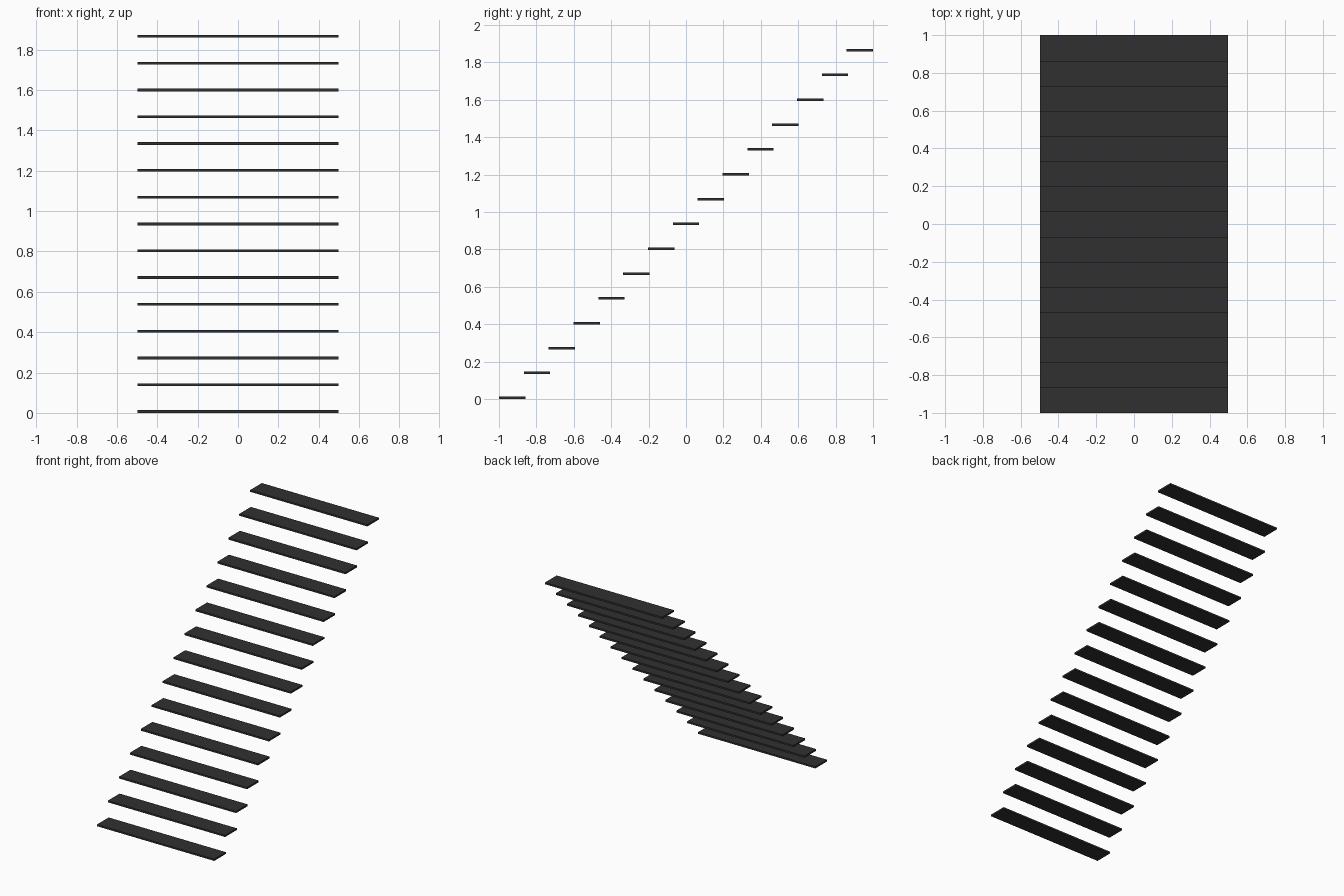
import bpy

# Remove the default cube
cube = bpy.data.objects.get("Cube")
if cube:
    bpy.data.objects.remove(cube, do_unlink=True)

STEPS = 15
WIDTH = 0.996
DEPTH = 0.141
THICKNESS = 0.0135
PITCH = (2 - DEPTH) / (STEPS - 1)   # equal rise and run


def make_material(name, color):
    mat = bpy.data.materials.new(name)
    mat.use_nodes = True
    mat.diffuse_color = color
    mat.node_tree.nodes["Principled BSDF"].inputs["Base Color"].default_value = color
    return mat


charcoal = make_material("charcoal", (0.03, 0.03, 0.03, 1))

# Floating treads, each slightly overlapping the one below
for i in range(STEPS):
    y = -1 + DEPTH / 2 + i * PITCH
    z = THICKNESS / 2 + i * PITCH
    bpy.ops.mesh.primitive_cube_add(size=1, location=(0, y, z))
    tread = bpy.context.object
    tread.name = f"stair_tread_{i + 1}"
    tread.scale = (WIDTH, DEPTH, THICKNESS)
    bpy.ops.object.transform_apply(location=False, rotation=False, scale=True)
    tread.data.materials.append(charcoal)
